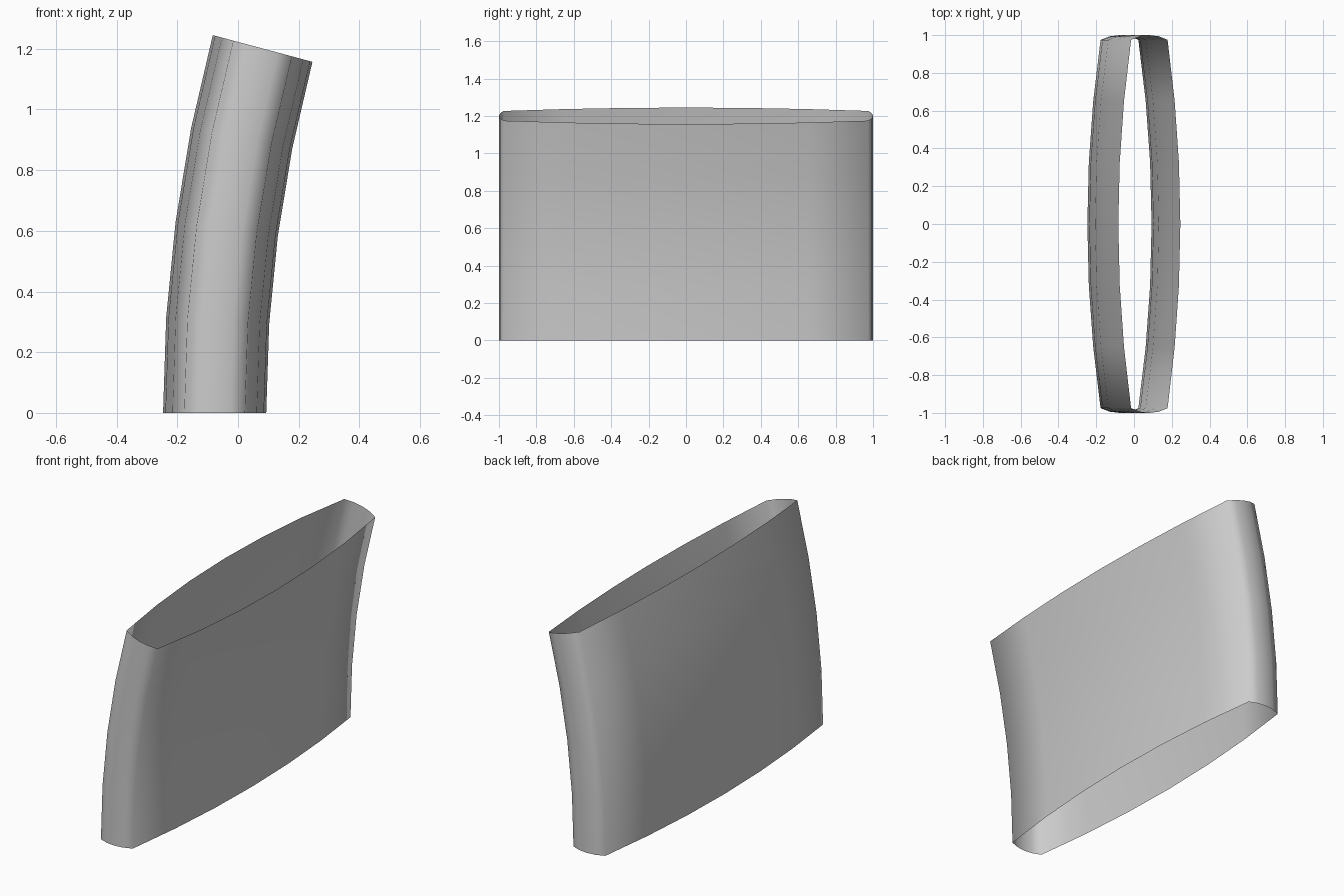
import bpy, bmesh, math

if "Cube" in bpy.data.objects:
    bpy.data.objects.remove(bpy.data.objects["Cube"])

BEND = math.radians(15)      # total bend of the sleeve
RADIUS = 4.64                # bend radius of the centre line
STEPS = 4
HALF_W, CORNER_X, CORNER_Y = 0.17, 0.10, 0.975
BASE_X = -0.077


def arc(half_chord, sagitta, n):
    """Points (along, rise) of a shallow circular arc, last point omitted."""
    r = (half_chord ** 2 + sagitta ** 2) / (2 * sagitta)
    a = math.asin(half_chord / r)
    angles = [-a + 2 * a * i / n for i in range(n)]
    return [(r * math.sin(t), r * math.cos(t) - r + sagitta) for t in angles]


# Cross-section: two long bulging sides joined by two short bulging ends
side = [(CORNER_X + h, s) for s, h in arc(CORNER_Y, HALF_W - CORNER_X, 6)]
end = [(-s, CORNER_Y + h) for s, h in arc(CORNER_X, 1 - CORNER_Y, 4)]
half = side + end
profile = half + [(-x, -y) for x, y in half]

# Sweep the section along the bend, leaving both ends open
bm = bmesh.new()
rings = []
for i in range(STEPS + 1):
    t = BEND * i / STEPS
    cx = BASE_X + RADIUS * (1 - math.cos(t))
    cz = RADIUS * math.sin(t)
    rings.append([bm.verts.new((cx + x * math.cos(t), y, cz - x * math.sin(t)))
                  for x, y in profile])
n = len(profile)
for low, high in zip(rings, rings[1:]):
    for j in range(n):
        k = (j + 1) % n
        bm.faces.new((low[j], low[k], high[k], high[j])).smooth = True

mesh = bpy.data.meshes.new("curved_sleeve")
bm.to_mesh(mesh)
bm.free()
bpy.context.collection.objects.link(bpy.data.objects.new("curved_sleeve", mesh))
